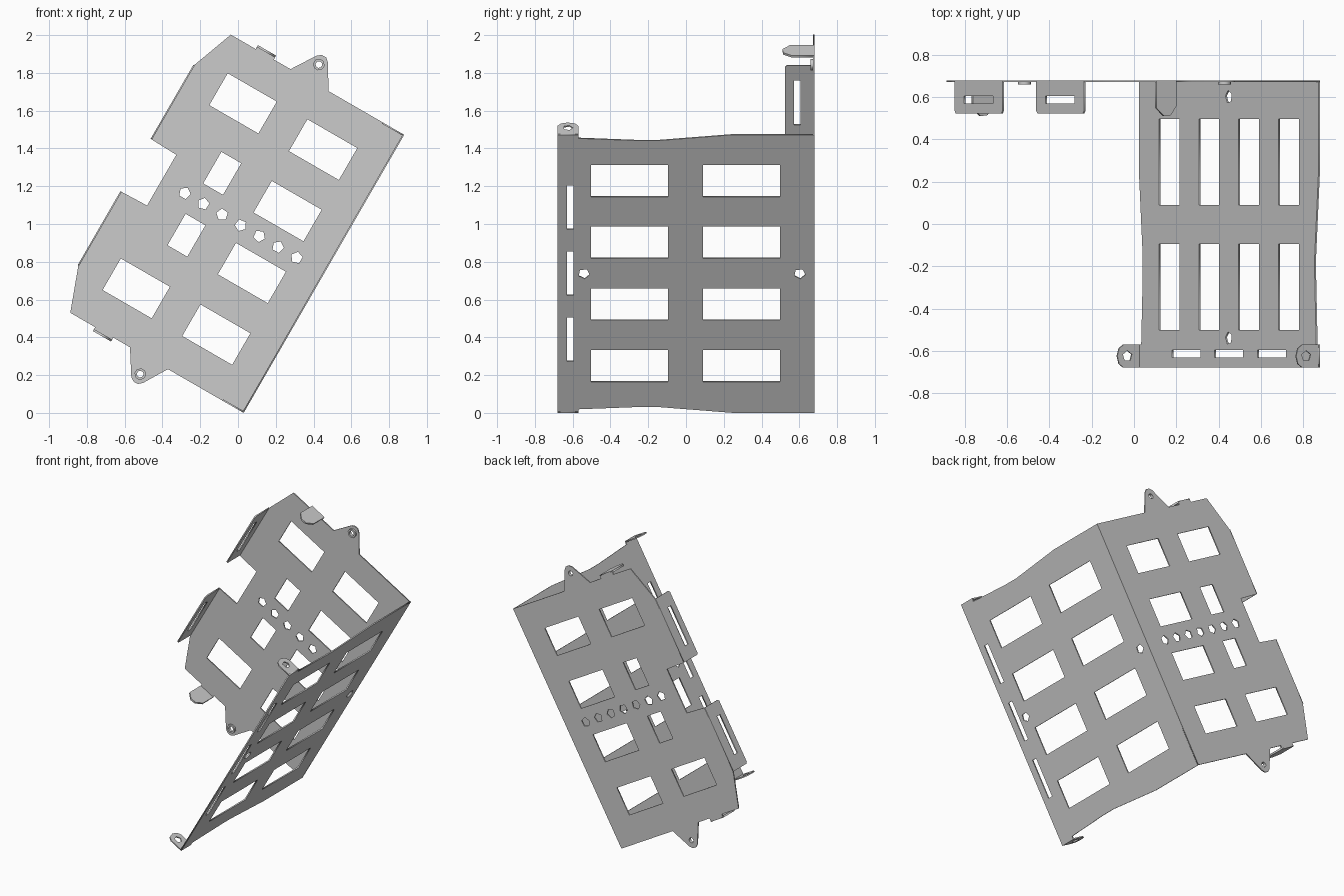
import bpy, math
from mathutils import Vector, Matrix

if "Cube" in bpy.data.objects:
    bpy.data.objects.remove(bpy.data.objects["Cube"])

# Bracket frame: U runs up the fold line, V up-left across the back plate, Y is depth
C, S = math.cos(math.radians(60)), math.sin(math.radians(60))
U, V, Y = Vector((C, 0, S)), Vector((-S, 0, C)), Vector((0, 1, 0))
BASE = Vector((0.03, 0, 0))
LEN, T = 1.70, 0.008


def at(u, v, y):
    return BASE + U * u + V * v + Y * y


def rect(a0, a1, b0, b1):
    return [(a0, b0), (a1, b0), (a1, b1), (a0, b1)]


def ngon(a, b, r, n, turn=0.3):
    return [(a + r * math.cos(turn + i * math.tau / n),
             b + r * math.sin(turn + i * math.tau / n)) for i in range(n)]


def sheet(name, origin, a, b, outline, holes=(), thick=T):
    """Flat sheet with cut-outs in the plane spanned by a and b."""
    cu = bpy.data.curves.new(name, 'CURVE')
    cu.dimensions = '2D'
    cu.fill_mode = 'BOTH'
    cu.extrude = thick / 2
    for loop in [outline, *holes]:
        sp = cu.splines.new('POLY')
        sp.points.add(len(loop) - 1)
        for p, (x, y) in zip(sp.points, loop):
            p.co = (x, y, 0, 1)
        sp.use_cyclic_u = True
    ob = bpy.data.objects.new(name, cu)
    bpy.context.collection.objects.link(ob)
    m = Matrix((a, b, a.cross(b))).transposed().to_4x4()
    m.translation = origin
    ob.matrix_world = m
    bpy.ops.object.select_all(action='DESELECT')
    ob.select_set(True)
    bpy.context.view_layer.objects.active = ob
    bpy.ops.object.convert(target='MESH')
    return bpy.context.object


rows = [(0.19, 0.383), (0.567, 0.759), (0.945, 1.138), (1.32, 1.515)]

# Back plate: half outline mirrored about the middle of the fold line
half = [(0, 0), (0, 0.463), (-0.128, 0.54), (-0.148, 0.562), (-0.148, 0.588),
        (-0.133, 0.61), (0, 0.695), (0, 0.797), (-0.02, 0.797), (-0.02, 0.908),
        (0, 0.908), (0, 1.06), (0.238, 1.148), (0.69, 1.148), (0.695, 0.992)]
outline = half + [(LEN - u, v) for u, v in reversed(half)]
holes = [rect(*r, 0.18, 0.485) for r in rows]
holes += [rect(*r, 0.672, 0.972 if i in (0, 3) else 0.793) for i, r in enumerate(rows)]
holes += [ngon(0.852, 0.168 + i * 0.114, 0.032, 5, 0.3 + i) for i in range(7)]
holes += [ngon(u, 0.577, 0.018, 8) for u in (-0.096, LEN + 0.096)]
sheet("back_plate", at(0, 0, 0.676), U, V, outline, holes)

# Side plate, perpendicular to the back plate, with slightly waisted ends
low = [(0, 0.68), (0, 0.25), (0.036, -0.15), (0.036, -0.25), (0.022, -0.57),
       (0, -0.57), (0, -0.68)]
outline = low + [(LEN - u, y) for u, y in reversed(low)]
holes = [rect(*r, *y) for r in rows for y in ((-0.502, -0.095), (0.09, 0.498))]
holes += [rect(*u, -0.631, -0.596) for u in ((0.315, 0.583), (0.718, 0.987), (1.122, 1.39))]
holes += [ngon(0.85, y, 0.031, 5, 0.5) for y in (-0.54, 0.602)]
sheet("side_plate", at(0, T / 2, 0), U, Y, outline, holes)

# Slotted flanges folded forward from the left edges
for name, u0 in (("lower", 0.238), ("upper", 1.01)):
    sheet(name + "_slotted_flange", at(u0, 1.148, 0), U, Y,
          [(0, 0.68), (0, 0.535), (0.01, 0.524), (0.442, 0.524), (0.452, 0.535), (0.452, 0.68)],
          [rect(0.09, 0.362, 0.571, 0.606)])

for name, end in (("lower", 0), ("upper", LEN)):
    sgn = 1 if end else -1
    # Pointed tabs on the back plate
    sheet(name + "_pointed_tab", at(end + sgn * 0.018, 0, 0), V, Y,
          [(0.797, 0.68), (0.797, 0.56), (0.828, 0.515), (0.865, 0.51),
           (0.908, 0.55), (0.908, 0.68)], thick=0.012)
    # Rounded mounting ears on the side plate
    sheet(name + "_mounting_ear", at(end - sgn * T / 2, 0, 0), V, Y,
          [(0, -0.68), (0.095, -0.68), (0.12, -0.662), (0.13, -0.625),
           (0.12, -0.588), (0.095, -0.57), (0, -0.57)],
          [ngon(0.075, -0.625, 0.026, 5)])
    # Raised collars around the ear holes of the back plate
    sheet(name + "_collar", at(end + sgn * 0.096, 0.577, 0.668), U, V,
          ngon(0, 0, 0.031, 8), [ngon(0, 0, 0.018, 8)], thick=0.018)
